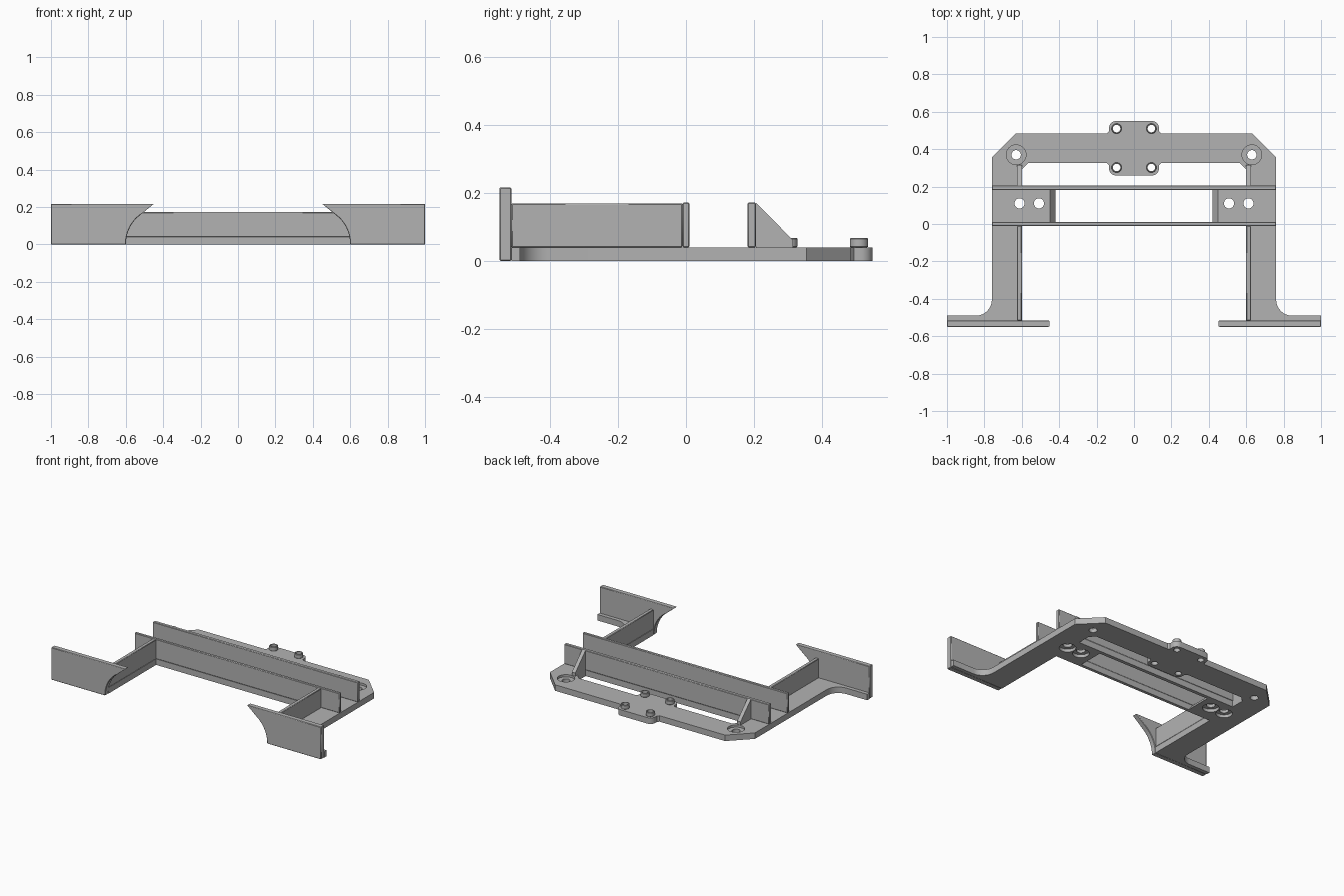
import bpy, bmesh
from math import sin, cos, radians
from mathutils import Vector

if "Cube" in bpy.data.objects:
    bpy.data.objects.remove(bpy.data.objects["Cube"])

grey = bpy.data.materials.new("plain grey")
grey.use_nodes = True
grey.diffuse_color = (0.45, 0.45, 0.45, 1)
grey.node_tree.nodes["Principled BSDF"].inputs["Base Color"].default_value = grey.diffuse_color

T = 0.04       # base thickness
WALL = 0.172   # height of ribs and cross walls


def prism(name, pts, axis, lo, hi, bevel=0.0):
    """Extrude a closed profile along an axis from lo to hi."""
    def place(p, d):
        return {"x": (d, *p), "y": (p[0], d, p[1]), "z": (*p, d)}[axis]
    bm = bmesh.new()
    a = [bm.verts.new(place(p, lo)) for p in pts]
    b = [bm.verts.new(place(p, hi)) for p in pts]
    n = len(pts)
    bm.faces.new(a)
    bm.faces.new(b)
    for i in range(n):
        j = (i + 1) % n
        bm.faces.new((a[i], a[j], b[j], b[i]))
    bmesh.ops.recalc_face_normals(bm, faces=bm.faces)
    me = bpy.data.meshes.new(name)
    bm.to_mesh(me)
    bm.free()
    me.materials.append(grey)
    ob = bpy.data.objects.new(name, me)
    bpy.context.collection.objects.link(ob)
    if bevel:
        mod = ob.modifiers.new("edge", "BEVEL")
        mod.width, mod.segments, mod.limit_method = bevel, 1, "ANGLE"
    return ob


def arc(cx, cy, r, start, end, n=8):
    steps = [radians(start + (end - start) * i / n) for i in range(n + 1)]
    return [(cx + r * cos(t), cy + r * sin(t)) for t in steps]


def circle(x, y, r, n=32):
    return arc(x, y, r, 0, 360, n)[:-1]


def rect(x0, y0, x1, y1):
    return [(x0, y0), (x1, y0), (x1, y1), (x0, y1)]


def both_sides(half):
    return half + [(-x, y) for x, y in reversed(half)]


def cut(ob, cutters):
    """Subtract the cutters and keep only the resulting mesh."""
    for c in cutters:
        mod = ob.modifiers.new("cut", "BOOLEAN")
        mod.object, mod.operation, mod.solver = c, "DIFFERENCE", "EXACT"
    deps = bpy.context.evaluated_depsgraph_get()
    me = bpy.data.meshes.new_from_object(ob.evaluated_get(deps))
    ob.modifiers.clear()
    ob.data = me
    for c in cutters:
        bpy.data.objects.remove(c)


def cutter(pts, axis="z", lo=-0.1, hi=0.2):
    ob = prism("cutter", pts, axis, lo, hi)
    ob.hide_render = True
    return ob


# Base frame outline with flared feet, chamfered corners and a rear tab
outline = [(0.6, -0.01), (0.6, -0.515), (1, -0.515), (1, -0.49)]
outline += arc(0.845, -0.405, 0.085, 270, 180)
outline += [(0.76, 0.355), (0.63, 0.485), (0.145, 0.485), (0.133, 0.495)]
outline += arc(0.098, 0.515, 0.035, 0, 90)
base = prism("base_frame", both_sides(outline), "z", 0, T)

# Openings: rear slot around the tab, and middle slot with sloping ends
rear = [(0.6, 0.205), (0.6, 0.292), (0.567, 0.325), (0.145, 0.325), (0.133, 0.315)]
rear += arc(0.098, 0.295, 0.035, 0, -90)
slot = both_sides([(0.39, -T), (0.48, 2 * T)])
cutters = [cutter(both_sides(rear)), cutter(slot, "y", 0.01, 0.182)]

# Screw holes: corner ones recessed from above, pad ones from below
for s in (-1, 1):
    cutters += [cutter(circle(s * 0.63, 0.37, 0.025)),
                cutter(circle(s * 0.63, 0.37, 0.053), lo=0.025)]
    for x in (0.508, 0.612):
        cutters += [cutter(circle(s * x, 0.11, 0.027)),
                    cutter(circle(s * x, 0.11, 0.05), hi=0.02)]
pins = [(x, y) for x in (-0.093, 0.093) for y in (0.302, 0.51)]
cutters += [cutter(circle(*p, 0.02)) for p in pins]
cut(base, cutters)

# Hollow bosses on the tab
for i, p in enumerate(pins):
    boss = prism(f"boss_{i + 1}", circle(*p, 0.027), "z", T, 0.068, 0.003)
    cut(boss, [cutter(circle(*p, 0.02))])

# Two cross walls
for name, y0, y1 in (("front_cross_wall", -0.01, 0.01), ("rear_cross_wall", 0.182, 0.206)):
    prism(name, rect(-0.76, T, 0.76, WALL), "x", 0, 1).name = name
    bpy.data.objects.remove(bpy.data.objects[name])
    prism(name, rect(y0, T, y1, WALL), "x", -0.76, 0.76, 0.003)

# Ribs, gussets and curved front panels on each side
panel = [(1, 0), (1, 0.217), (0.45, 0.217)] + arc(0.4, 0, 0.2, 45, 0)
for side, s in (("left", 1), ("right", -1)):
    x0, x1 = sorted((s * 0.6, s * 0.625))
    prism(f"{side}_rib", rect(-0.515, T, -0.01, WALL - 0.002), "x", x0, x1, 0.003)
    prism(f"{side}_gusset", [(0.206, T), (0.206, WALL), (0.315, 0.062), (0.315, T)], "x", x0, x1)
    prism(f"{side}_front_panel", [(s * x, z) for x, z in panel], "y", -0.55, -0.515, 0.003)

# Smooth the round surfaces, keep the edges sharp
bpy.ops.object.select_all(action="DESELECT")
for ob in bpy.context.collection.objects:
    if ob.type == "MESH":
        ob.select_set(True)
        bpy.context.view_layer.objects.active = ob
bpy.ops.object.shade_smooth_by_angle(angle=radians(30))
